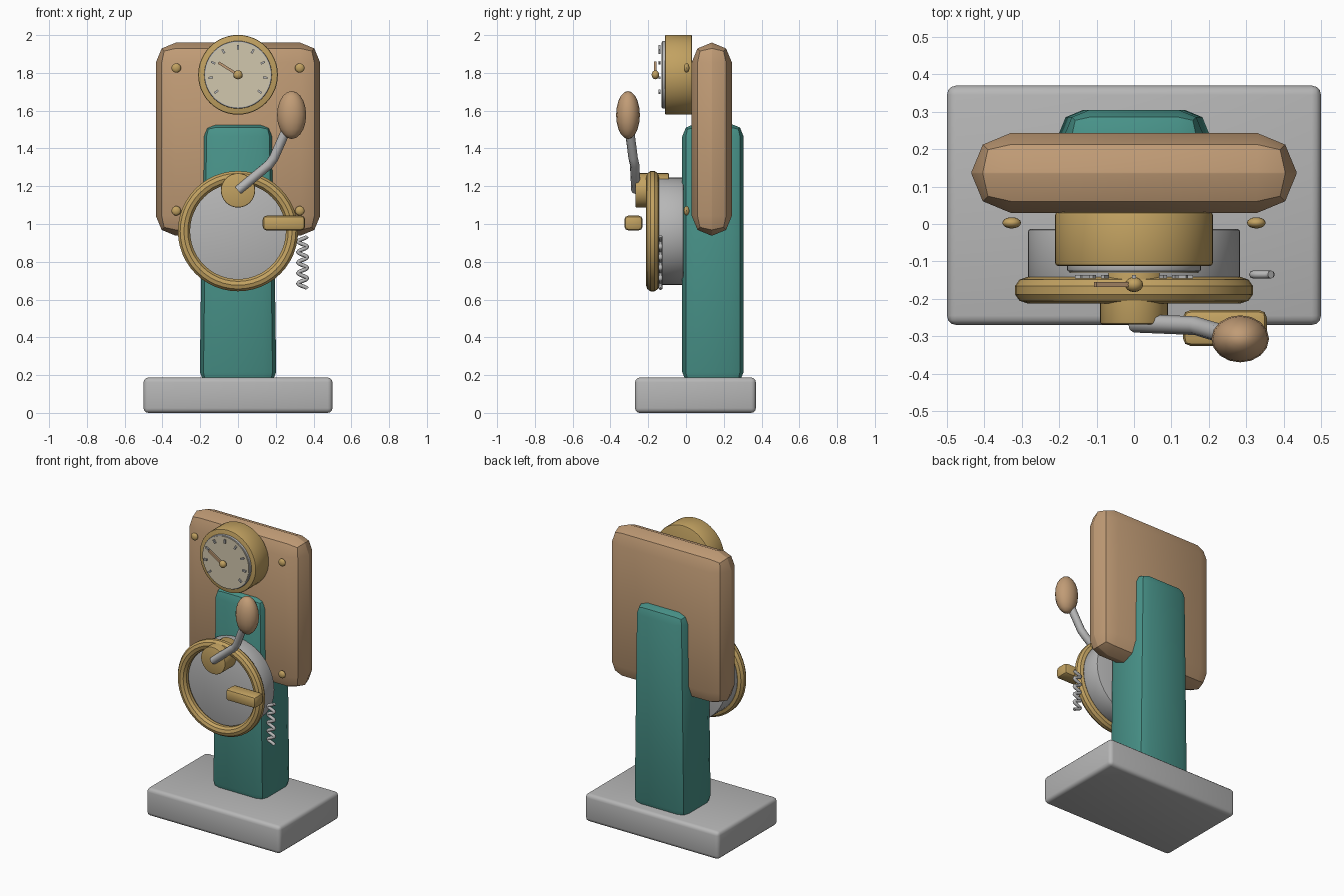
import bpy, bmesh, math
from mathutils import Matrix, Vector

if "Cube" in bpy.data.objects:
    bpy.data.objects.remove(bpy.data.objects["Cube"])


def material(name, rgb):
    m = bpy.data.materials.new(name)
    m.diffuse_color = (*rgb, 1)
    m.use_nodes = True
    m.node_tree.nodes["Principled BSDF"].inputs["Base Color"].default_value = m.diffuse_color
    return m


WOOD = material("warm wood", (0.53, 0.33, 0.18))
TEAL = material("teal paint", (0.065, 0.29, 0.25))
STEEL = material("light steel", (0.47, 0.47, 0.47))
BRASS = material("brass", (0.54, 0.36, 0.12))
CREAM = material("cream", (0.64, 0.57, 0.42))
TO_Y = Matrix.Rotation(math.pi / 2, 4, 'X')


def finish(bm, name, mat):
    bmesh.ops.recalc_face_normals(bm, faces=bm.faces)
    me = bpy.data.meshes.new(name)
    bm.to_mesh(me)
    bm.free()
    ob = bpy.data.objects.new(name, me)
    bpy.context.collection.objects.link(ob)
    me.materials.append(mat)
    bpy.ops.object.select_all(action='DESELECT')
    ob.select_set(True)
    bpy.context.view_layer.objects.active = ob
    bpy.ops.object.shade_smooth_by_angle(angle=math.radians(35))
    return ob


def bevel(bm, width, segments):
    if width:
        edges = [e for e in bm.edges if e.calc_face_angle(0) > 1]
        bmesh.ops.bevel(bm, geom=edges, offset=width, segments=segments,
                        profile=0.5, affect='EDGES')


def box(name, lo, hi, mat, width=0, segments=2, taper=1):
    """Rounded block between two corners; taper narrows the top in x."""
    bm = bmesh.new()
    bmesh.ops.create_cube(bm, size=1)
    lo, hi = Vector(lo), Vector(hi)
    for v in bm.verts:
        v.co = Vector((lo[i] + (v.co[i] + 0.5) * (hi[i] - lo[i]) for i in range(3)))
        if v.co.z > (lo.z + hi.z) / 2:
            v.co.x *= taper
    bevel(bm, width, segments)
    return finish(bm, name, mat)


def disc(name, x, z, radius, y0, y1, mat, width=0, sides=48):
    """Cylinder lying along y."""
    bm = bmesh.new()
    mtx = Matrix.Translation((x, (y0 + y1) / 2, z)) @ TO_Y
    bmesh.ops.create_cone(bm, cap_ends=True, segments=sides, radius1=radius,
                          radius2=radius, depth=abs(y1 - y0), matrix=mtx)
    bevel(bm, width, 2)
    return finish(bm, name, mat)


def ball(name, centre, radii, mat, u=16, v=10):
    bm = bmesh.new()
    bmesh.ops.create_uvsphere(bm, u_segments=u, v_segments=v, radius=1,
                              matrix=Matrix.Translation(centre) @ Matrix.Diagonal((*radii, 1)))
    return finish(bm, name, mat)


def tube(name, points, radius, mat):
    cu = bpy.data.curves.new(name, 'CURVE')
    cu.dimensions = '3D'
    cu.bevel_depth = radius
    cu.bevel_resolution = 2
    cu.use_fill_caps = True
    sp = cu.splines.new('POLY')
    sp.points.add(len(points) - 1)
    for p, co in zip(sp.points, points):
        p.co = (*co, 1)
    cu.materials.append(mat)
    ob = bpy.data.objects.new(name, cu)
    bpy.context.collection.objects.link(ob)


def dial_bar(name, angle, r0, r1, width, y, depth, mat):
    """Bar pointing away from the gauge centre."""
    bm = bmesh.new()
    mtx = (Matrix.Translation((0, y, GAUGE_Z)) @ Matrix.Rotation(-angle, 4, 'Y')
           @ Matrix.Translation(((r0 + r1) / 2, 0, 0))
           @ Matrix.Diagonal((r1 - r0, depth, width, 1)))
    bmesh.ops.create_cube(bm, size=1, matrix=mtx)
    finish(bm, name, mat)


# Base, column and back panel
box("base", (-0.5, -0.27, 0), (0.5, 0.37, 0.187), STEEL, 0.025, 3)
box("column", (-0.203, -0.02, 0.15), (0.203, 0.305, 1.53), TEAL, 0.066, 2, 0.91)
box("back_panel", (-0.435, 0.03, 0.938), (0.435, 0.243, 1.96), WOOD, 0.105, 2)

# Panel rivets
for x in (-0.327, 0.327):
    for z in (1.07, 1.826):
        ball("rivet", (x, 0.003, z), (0.025, 0.015, 0.025), BRASS)

# Gauge with rim, face, ticks and needle
GAUGE_Z = 1.79
disc("gauge_case", 0, GAUGE_Z, 0.211, 0.032, -0.112, BRASS, 0.008)
disc("gauge_rim", 0, GAUGE_Z, 0.179, -0.10, -0.127, STEEL, 0.005)
disc("gauge_face", 0, GAUGE_Z, 0.172, -0.124, -0.131, CREAM)
for i in range(9):
    dial_bar("tick", math.radians(-38 + 32 * i), 0.134, 0.158, 0.011, -0.141, 0.01, STEEL)
dial_bar("needle", math.radians(148), 0, 0.122, 0.014, -0.162, 0.014, WOOD)
ball("needle_hub", (0, -0.162, GAUGE_Z), (0.024, 0.02, 0.024), BRASS)

# Wheel drum and rim ring
WHEEL_Z = 0.962
disc("wheel_drum", 0, WHEEL_Z, 0.284, -0.014, -0.15, STEEL, 0.006)
bm = bmesh.new()
prof = [bm.verts.new((0.286 + 0.034 * math.cos(a), 0, 0.035 * math.sin(a)))
        for a in (math.tau * (k + 0.5) / 10 for k in range(10))]
edges = [bm.edges.new((prof[k], prof[(k + 1) % 10])) for k in range(10)]
bmesh.ops.spin(bm, geom=prof + edges, cent=(0, 0, 0), axis=(0, 0, 1),
               angle=math.tau, steps=48, use_merge=True)
bmesh.ops.remove_doubles(bm, verts=bm.verts, dist=0.0005)
bmesh.ops.transform(bm, matrix=Matrix.Translation((0, -0.177, WHEEL_Z)) @ TO_Y, verts=bm.verts)
finish(bm, "wheel_ring", BRASS)

# Crank hub, bent arm and grip
disc("crank_hub", 0, 1.178, 0.091, -0.09, -0.268, BRASS, 0.006, 32)
tube("crank_arm", [(0, -0.265, 1.178), (0.165, -0.272, 1.315), (0.19, -0.28, 1.35),
                   (0.265, -0.302, 1.52)], 0.025, STEEL)
ball("crank_grip", (0.284, -0.307, 1.577), (0.077, 0.063, 0.127), WOOD, 16, 10)

# Front lug
box("front_lug", (0.131, -0.326, 0.966), (0.355, -0.23, 1.044), BRASS, 0.02, 2)

# Zigzag spring
N = 60
tube("spring", [(0.342 + 0.024 * math.cos(math.tau * 5 * i / N), -0.135,
                 0.935 - 0.278 * i / N) for i in range(N + 1)], 0.0105, STEEL)
